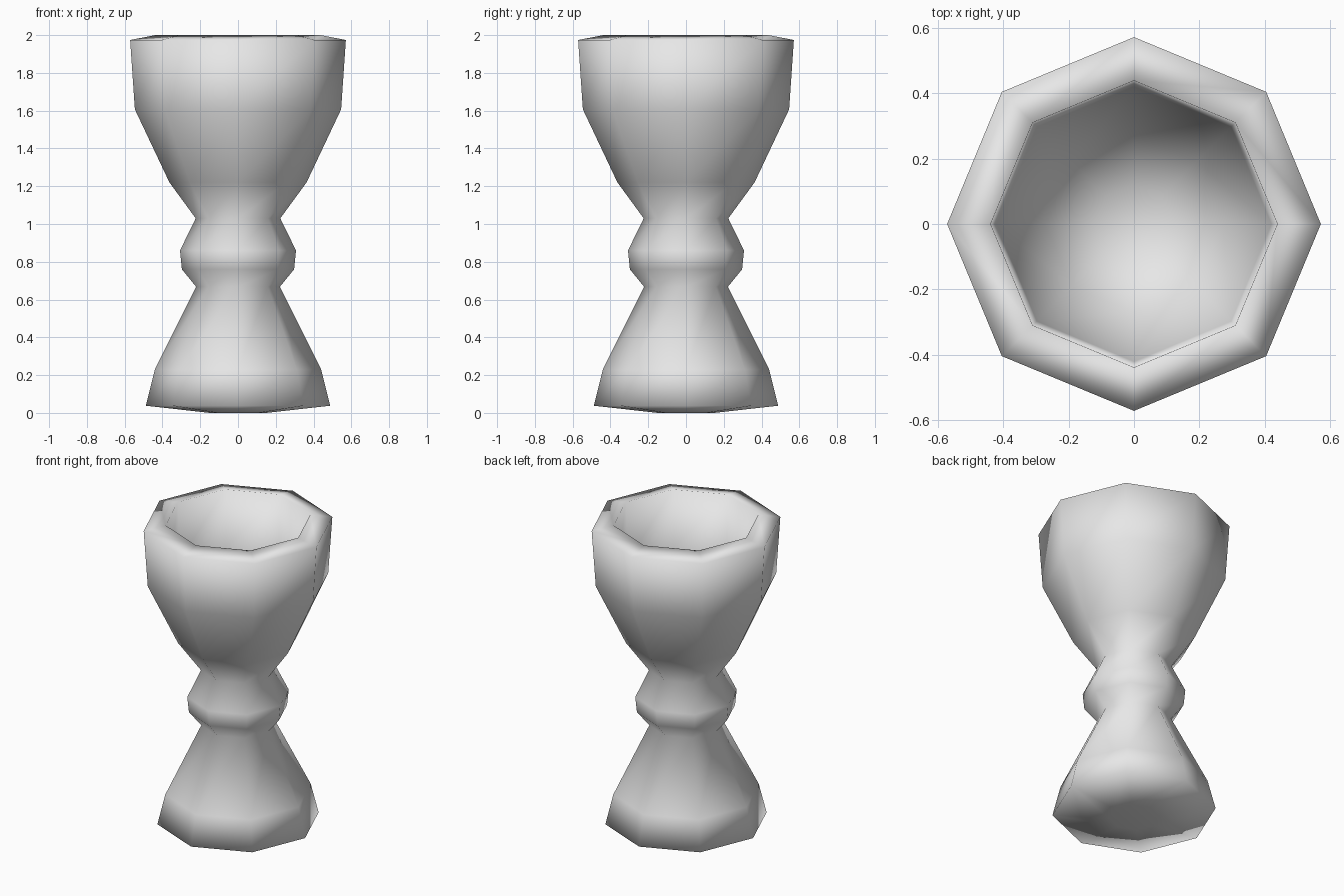
import bpy
import bmesh
from math import cos, sin, tau

cube = bpy.data.objects.get("Cube")
if cube:
    bpy.data.objects.remove(cube, do_unlink=True)

SIDES = 8

# Single plain grey for the whole vessel
grey = bpy.data.materials.new("plain_grey")
grey.use_nodes = True
colour = (0.8, 0.8, 0.8, 1.0)
grey.diffuse_color = colour
grey.node_tree.nodes["Principled BSDF"].inputs["Base Color"].default_value = colour

# Half profiles as (radius, height)
foot = [(0.15, 0.0), (0.488, 0.038), (0.44, 0.23)]
stem = [(0.222, 0.668), (0.297, 0.76), (0.307, 0.86), (0.224, 1.03)]
bowl = [(0.363, 1.22), (0.546, 1.607), (0.571, 1.974)]
inside = [(0.438, 2.0), (0.42, 1.63), (0.27, 1.32), (0.12, 1.22)]


def lathe(name, profile):
    """Turn a profile around z into a closed, smooth-shaded solid."""
    bm = bmesh.new()
    rings = [[bm.verts.new((r * cos(tau * i / SIDES), r * sin(tau * i / SIDES), z))
              for i in range(SIDES)] for r, z in profile]
    for low, high in zip(rings, rings[1:]):
        for i in range(SIDES):
            j = (i + 1) % SIDES
            bm.faces.new((low[i], low[j], high[j], high[i]))
    # Caps under the foot and at the bottom of the bowl
    bm.faces.new(rings[0][::-1])
    bm.faces.new(rings[-1])
    for face in bm.faces:
        face.smooth = True
    bmesh.ops.recalc_face_normals(bm, faces=bm.faces)
    mesh = bpy.data.meshes.new(name)
    bm.to_mesh(mesh)
    bm.free()
    mesh.materials.append(grey)
    obj = bpy.data.objects.new(name, mesh)
    bpy.context.collection.objects.link(obj)
    return obj


lathe("goblet", foot + stem + bowl + inside)
